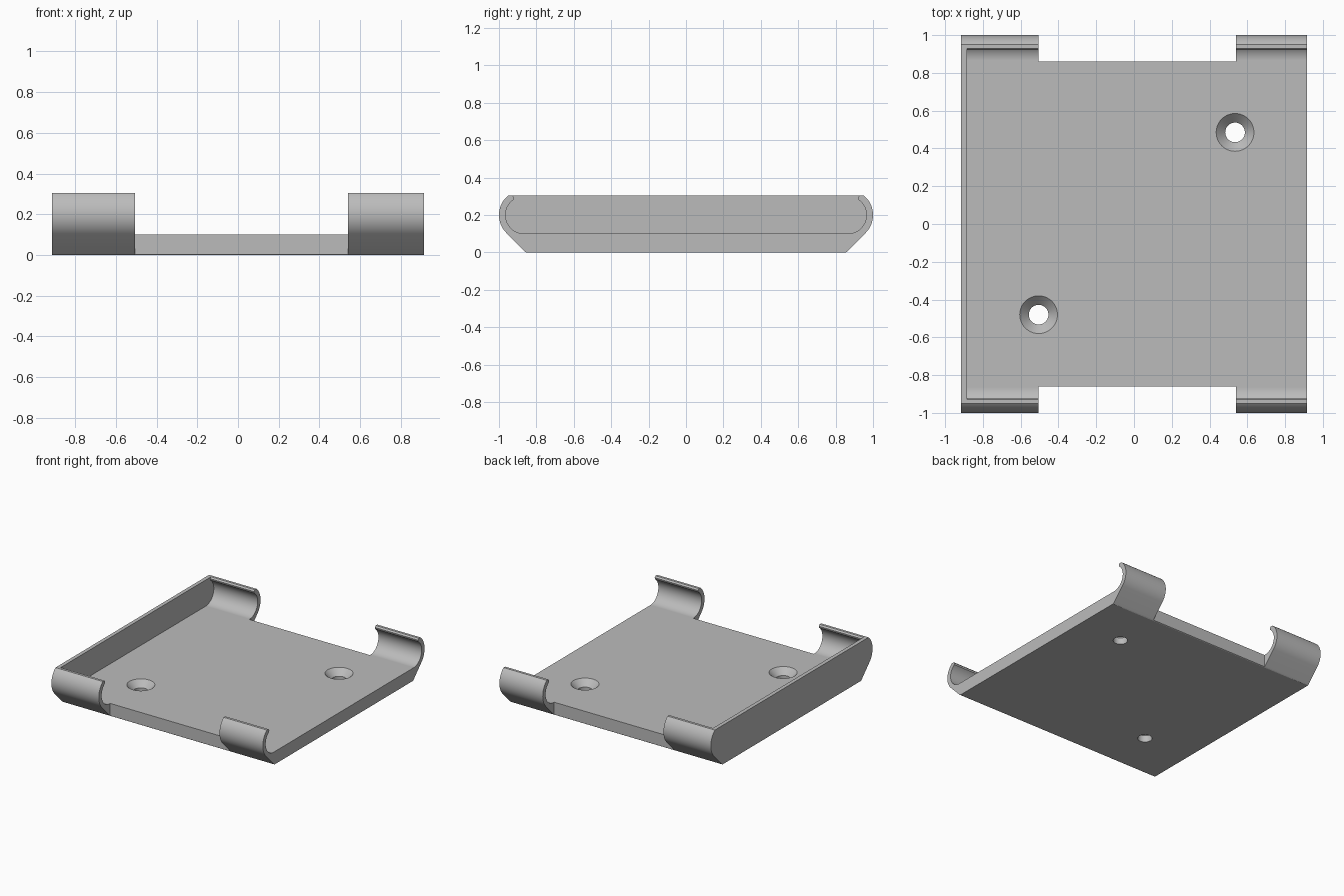
import bpy, bmesh
from math import sin, cos, radians

cube = bpy.data.objects.get("Cube")
if cube:
    bpy.data.objects.remove(cube, do_unlink=True)

grey = bpy.data.materials.new("mid grey plastic")
grey.use_nodes = True
colour = (0.5, 0.5, 0.5, 1)
grey.diffuse_color = colour
grey.node_tree.nodes["Principled BSDF"].inputs["Base Color"].default_value = colour

HALF = 0.915       # half length along x
EDGE = 0.86        # half width of the flat base
ARC_Y, ARC_Z = 0.865, 0.2


def arc(radius, start, end, steps=20):
    """Points on the clip curve, angles in degrees from horizontal."""
    angles = [radians(start + (end - start) * i / steps) for i in range(steps + 1)]
    return [(ARC_Y + radius * cos(a), ARC_Z + radius * sin(a)) for a in angles]


def make_object(name, bm):
    bmesh.ops.recalc_face_normals(bm, faces=bm.faces)
    mesh = bpy.data.meshes.new(name)
    bm.to_mesh(mesh)
    bm.free()
    mesh.materials.append(grey)
    obj = bpy.data.objects.new(name, mesh)
    bpy.context.collection.objects.link(obj)
    return obj


def extrude_mirrored(name, half, x0, x1):
    """Mirror a half profile (y, z) across y = 0 and extrude it along x."""
    points = half + [(-y, z) for y, z in reversed(half)]
    bm = bmesh.new()
    face = bm.faces.new([bm.verts.new((x0, y, z)) for y, z in points])
    side = bmesh.ops.extrude_face_region(bm, geom=[face])["geom"]
    verts = [g for g in side if isinstance(g, bmesh.types.BMVert)]
    bmesh.ops.translate(bm, verts=verts, vec=(x1 - x0, 0, 0))
    return make_object(name, bm)


def box(name, x0, x1, y0, y1, z0, z1):
    bm = bmesh.new()
    bmesh.ops.create_cube(bm, size=1)
    bmesh.ops.scale(bm, verts=bm.verts, vec=(x1 - x0, y1 - y0, z1 - z0))
    bmesh.ops.translate(bm, verts=bm.verts,
                        vec=((x0 + x1) / 2, (y0 + y1) / 2, (z0 + z1) / 2))
    return make_object(name, bm)


def countersink(name, x, y, sides=48):
    """Straight hole that opens into a cone at the floor."""
    bm = bmesh.new()
    rings = []
    for r, z in [(0.052, -0.1), (0.052, 0.052), (0.102, 0.102), (0.102, 0.2)]:
        rings.append(bmesh.ops.create_circle(bm, segments=sides, radius=r)["verts"])
        bmesh.ops.translate(bm, verts=rings[-1], vec=(x, y, z))
    for low, high in zip(rings, rings[1:]):
        for i in range(sides):
            j = (i + 1) % sides
            bm.faces.new((low[i], low[j], high[j], high[i]))
    bm.faces.new(rings[0])
    bm.faces.new(rings[-1])
    return make_object(name, bm)


# Solid tray with sloped, rounded long edges
outer = [(EDGE - 0.005, 0), (EDGE + 0.004, 0.006)] + arc(0.135, -45, 51) + [(0.94, 0.305)]
tray = extrude_mirrored("clip_tray", outer, -HALF, HALF)

# Cavity leaves the end wall and the curled lips
inner = arc(0.1, -90, 55) + [(0.92, 0.294), (0.93, 0.305), (0.93, 0.4)]
cutters = [extrude_mirrored("cavity_cutter", inner, -0.885, 1.2)]

# Side notches separate the four clips
for side, (y0, y1) in {"front": (-1.2, -EDGE), "back": (EDGE, 1.2)}.items():
    cutters.append(box(side + "_notch_cutter", -0.505, 0.54, y0, y1, -0.2, 0.6))

# Screw holes
cutters.append(countersink("front_hole_cutter", -0.505, -0.48))
cutters.append(countersink("back_hole_cutter", 0.535, 0.485))

bpy.ops.object.select_all(action="DESELECT")
bpy.context.view_layer.objects.active = tray
tray.select_set(True)
for cutter in cutters:
    cutter.hide_render = True
    cut = tray.modifiers.new(cutter.name, "BOOLEAN")
    cut.operation = "DIFFERENCE"
    cut.solver = "EXACT"
    cut.object = cutter
    bpy.ops.object.modifier_apply(modifier=cut.name)
    bpy.data.objects.remove(cutter, do_unlink=True)

# Smooth curves while the large flats stay flat
bpy.ops.object.shade_smooth_by_angle(angle=radians(30))
flat = tray.modifiers.new("flat_faces", "WEIGHTED_NORMAL")
flat.keep_sharp = True
